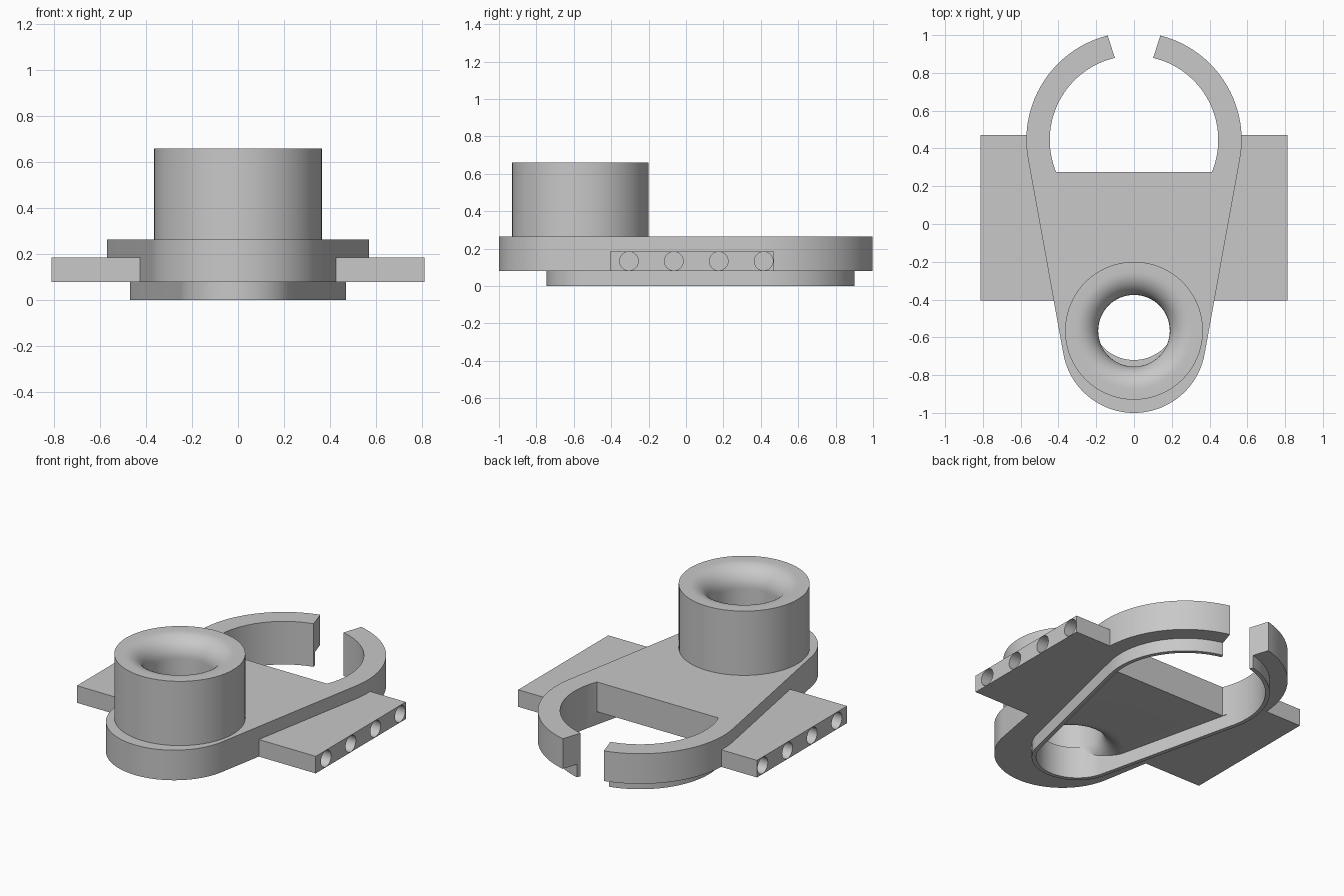
import bpy, bmesh
from math import sin, cos, pi, asin, radians

if "Cube" in bpy.data.objects:
    bpy.data.objects.remove(bpy.data.objects["Cube"], do_unlink=True)

grey = bpy.data.materials.new("plain grey")
grey.use_nodes = True
grey.diffuse_color = (0.58, 0.58, 0.58, 1)
grey.node_tree.nodes["Principled BSDF"].inputs["Base Color"].default_value = (0.58, 0.58, 0.58, 1)

FRONT, REAR = -0.565, 0.445      # tube centre and clip centre along y
SHELF, TOP, RIM = 0.08, 0.265, 0.66


def arc(cy, r, a0, a1, n=48):
    """Points on a circle centred on (0, cy)."""
    return [(r * cos(a0 + (a1 - a0) * i / n), cy + r * sin(a0 + (a1 - a0) * i / n))
            for i in range(n + 1)]


def circle(cx, cy, r, n=64):
    return [(cx + r * cos(2 * pi * i / n), cy + r * sin(2 * pi * i / n)) for i in range(n)]


def hull(cy1, r1, cy2, r2):
    """Teardrop outline: small front circle, large rear circle, tangent sides."""
    a = asin((r2 - r1) / (cy2 - cy1))
    return arc(cy2, r2, -a, pi + a, 72) + arc(cy1, r1, pi + a, 2 * pi - a)


def loft(name, rings):
    """Solid through a stack of (outline, z) rings."""
    bm = bmesh.new()
    loops = [[bm.verts.new((x, y, z)) for x, y in pts] for pts, z in rings]
    n = len(loops[0])
    for low, high in zip(loops, loops[1:]):
        for i in range(n):
            j = (i + 1) % n
            bm.faces.new((low[i], low[j], high[j], high[i]))
    bm.faces.new(loops[0])
    bm.faces.new(loops[-1])
    bmesh.ops.recalc_face_normals(bm, faces=bm.faces[:])
    mesh = bpy.data.meshes.new(name)
    bm.to_mesh(mesh)
    bm.free()
    mesh.materials.append(grey)
    ob = bpy.data.objects.new(name, mesh)
    bpy.context.collection.objects.link(ob)
    return ob


def prism(name, pts, z0, z1):
    return loft(name, [(pts, z0), (pts, z1)])


def lathe(name, profile):
    return loft(name, [(circle(0, FRONT, r), z) for r, z in profile])


def activate(ob):
    bpy.ops.object.select_all(action='DESELECT')
    ob.select_set(True)
    bpy.context.view_layer.objects.active = ob


def combine(ob, other, operation):
    """Apply a boolean and discard the second solid."""
    mod = ob.modifiers.new("bool", 'BOOLEAN')
    mod.operation, mod.object, mod.solver = operation, other, 'EXACT'
    activate(ob)
    bpy.ops.object.modifier_apply(modifier=mod.name)
    bpy.data.objects.remove(other, do_unlink=True)


def smooth(ob):
    activate(ob)
    bpy.ops.object.shade_smooth_by_angle(angle=radians(30))


# Body plate, lower lip and upright tube
body = prism("clip_body", hull(-0.62, 0.38, REAR, 0.57), SHELF, TOP)
combine(body, prism("lip", hull(-0.49, 0.255, REAR, 0.47), 0, 0.12), 'UNION')
combine(body, prism("tube", circle(0, FRONT, 0.365), 0.22, RIM), 'UNION')

# Open rear ring: D-shaped opening right through, then a gap at the back
a = asin((0.275 - REAR) / 0.446)
combine(body, prism("opening", arc(REAR, 0.446, a, pi - a, 72), -0.1, 0.4), 'DIFFERENCE')
gap = [(-0.06, 0.75), (0.06, 0.75), (0.172, 1.1), (-0.172, 1.1)]
combine(body, prism("gap", gap, -0.15, 0.45), 'DIFFERENCE')

# Bore with a rounded rim
steps = [i * pi / 24 for i in range(13)]
bore = lathe("bore", [(0.31, 0.7)]
             + [(0.31 - 0.12 * sin(t), RIM - 0.12 + 0.12 * cos(t)) for t in steps]
             + [(0.19, 0.195)])
combine(body, bore, 'DIFFERENCE')

# Pocket under the plate, rising into a flared mouth below the tube
pocket = prism("pocket", hull(-0.49, 0.23, REAR, 0.445), -0.12, 0.2)
mouth = lathe("mouth", [(2, -0.2), (2, SHELF + 0.002)]
              + [(0.31 - 0.121 * sin(t), 0.202 - 0.12 * cos(t)) for t in steps]
              + [(0.189, 0.25)])
combine(pocket, mouth, 'INTERSECT')
combine(body, pocket, 'DIFFERENCE')
smooth(body)

# Side wings with a row of round sockets in each outer edge
for side, s in (("left", 1), ("right", -1)):
    outline = [(0.4 * s, -0.405), (0.812 * s, -0.405), (0.812 * s, 0.47), (0.53 * s, 0.47)]
    wing = prism(side + "_wing", outline, SHELF, 0.185)
    for i in range(4):
        socket = prism("socket", circle(-0.133, -0.305 + 0.24 * i, 0.05, 32), 0.64 * s, 0.9 * s)
        socket.rotation_euler = (0, pi / 2, 0)
        combine(wing, socket, 'DIFFERENCE')
    smooth(wing)
